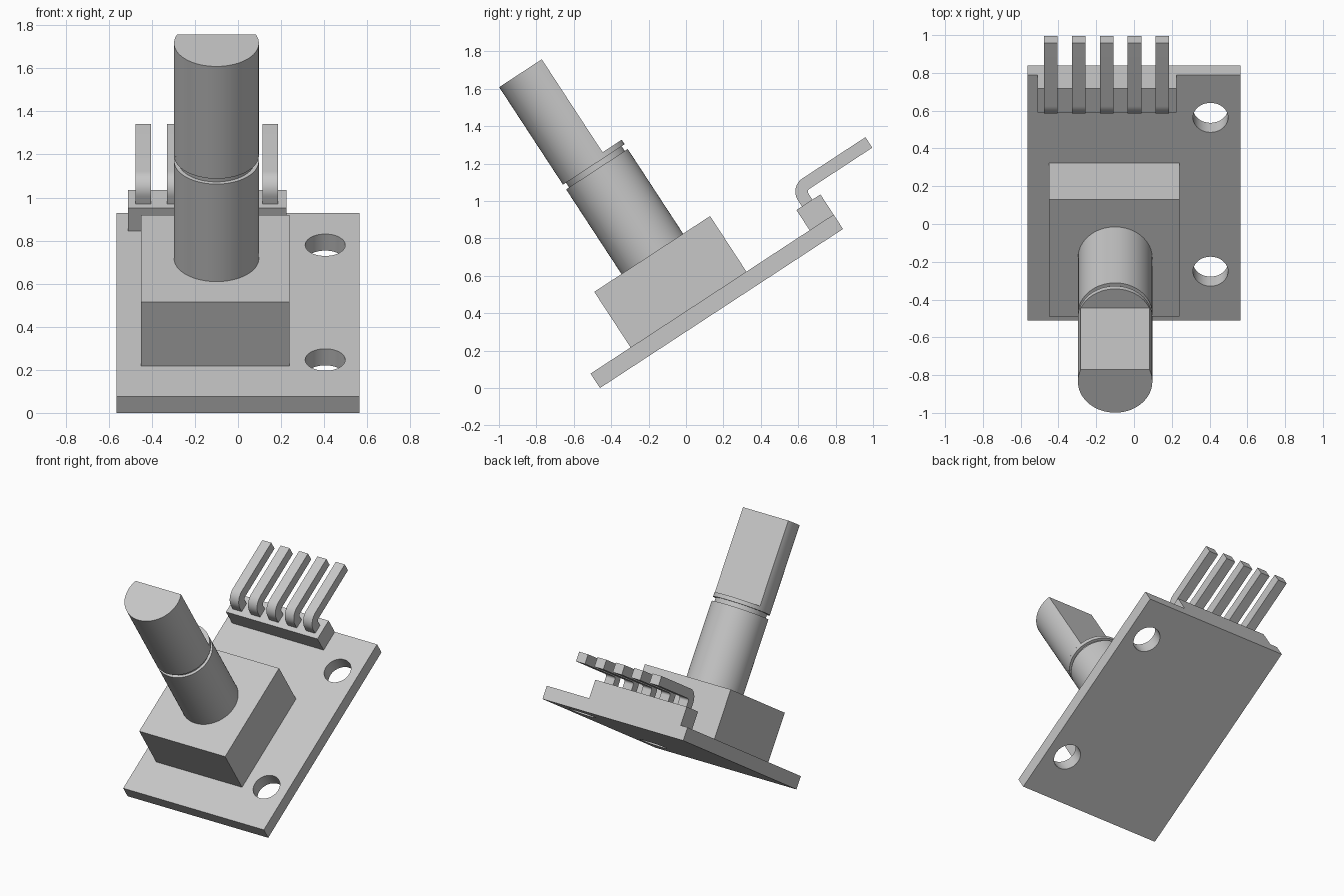
import bpy
import bmesh
from math import acos, cos, sin, pi, radians
from mathutils import Matrix, Vector

if "Cube" in bpy.data.objects:
    bpy.data.objects.remove(bpy.data.objects["Cube"], do_unlink=True)

# One plain grey for the whole module
grey = bpy.data.materials.new("light_grey")
grey.use_nodes = True
colour = (0.57, 0.57, 0.57, 1)
grey.diffuse_color = colour
grey.node_tree.nodes["Principled BSDF"].inputs["Base Color"].default_value = colour

# Parts are modelled flat on the board, then tilted about its front lower edge
TILT = Matrix.Translation((0, -0.46, 0)) @ Matrix.Rotation(radians(33.2), 4, "X")


def arc(cx, cy, r, start, end, steps):
    return [(cx + r * cos(start + (end - start) * i / steps),
             cy + r * sin(start + (end - start) * i / steps)) for i in range(steps + 1)]


def circle(cx, cy, r, steps=64):
    return arc(cx, cy, r, 0, 2 * pi, steps)[:-1]


def rect(x0, x1, y0, y1):
    return [(x0, y0), (x1, y0), (x1, y1), (x0, y1)]


def prism(name, outline, low, high, sideways=False):
    """Extrude an outline upward, or across the width if sideways."""
    bm = bmesh.new()
    place = (lambda a, b: (low, a, b)) if sideways else (lambda a, b: (a, b, low))
    face = bm.faces.new([bm.verts.new(place(a, b)) for a, b in outline])
    grown = bmesh.ops.extrude_face_region(bm, geom=[face])["geom"]
    step = Vector((high - low, 0, 0)) if sideways else Vector((0, 0, high - low))
    bmesh.ops.translate(bm, vec=step,
                        verts=[v for v in grown if isinstance(v, bmesh.types.BMVert)])
    bmesh.ops.recalc_face_normals(bm, faces=bm.faces)
    bm.transform(TILT)
    mesh = bpy.data.meshes.new(name)
    bm.to_mesh(mesh)
    bm.free()
    mesh.materials.append(grey)
    obj = bpy.data.objects.new(name, mesh)
    bpy.context.collection.objects.link(obj)
    return obj


def select_only(obj):
    bpy.ops.object.select_all(action="DESELECT")
    obj.select_set(True)
    bpy.context.view_layer.objects.active = obj


# Circuit board with two mounting holes
BOARD_TOP, BOARD_LENGTH = 0.092, 1.553
board = prism("board", rect(-0.565, 0.565, 0, BOARD_LENGTH), 0, BOARD_TOP)
for y in (0.31, 1.283):
    cutter = prism("hole_cutter", circle(0.405, y, 0.093), -0.1, 0.2)
    cutter.hide_render = True
    cut = board.modifiers.new("hole", "BOOLEAN")
    cut.object, cut.solver = cutter, "EXACT"
    select_only(board)
    bpy.ops.object.modifier_apply(modifier=cut.name)
    bpy.data.objects.remove(cutter, do_unlink=True)
parts = [board]

# Encoder housing
BOX_TOP = 0.447
parts.append(prism("encoder_housing", rect(-0.45, 0.24, 0.256, 0.996), BOARD_TOP, BOX_TOP))

# Shaft: bushing, narrow groove, collar and D-shaped end
SX, SY, R = -0.10, 0.627, 0.197
for name, radius, low, high in (("bushing", R, BOX_TOP, 0.988),
                                ("shaft_groove", 0.178, 0.988, 1.018),
                                ("shaft_collar", R, 1.018, 1.047)):
    parts.append(prism(name, circle(SX, SY, radius), low, high))
half = acos(0.075 / R)
d_outline = arc(SX, SY, R, pi / 2 + half, 5 * pi / 2 - half, 56)
parts.append(prism("d_shaft", d_outline, 1.047, 1.641))

# Pin header base and its five bent pins
parts.append(prism("header_base", rect(-0.51, 0.225, 1.40, BOARD_LENGTH), BOARD_TOP, 0.221))
bend = (1.52, 0.26)
pin = ([(1.435, 0.2)] + arc(*bend, 0.085, pi, pi / 2, 12)
       + [(1.922, 0.345), (1.922, 0.278)]
       + arc(*bend, 0.018, pi / 2, pi, 6) + [(1.502, 0.2)])
for i in range(5):
    x = -0.44 + 0.1475 * i
    parts.append(prism(f"header_pin_{i + 1}", pin, x - 0.036, x + 0.036, sideways=True))

# Smooth the round walls and keep the edges crisp
for obj in parts:
    select_only(obj)
    bpy.ops.object.shade_smooth_by_angle(angle=radians(30))
